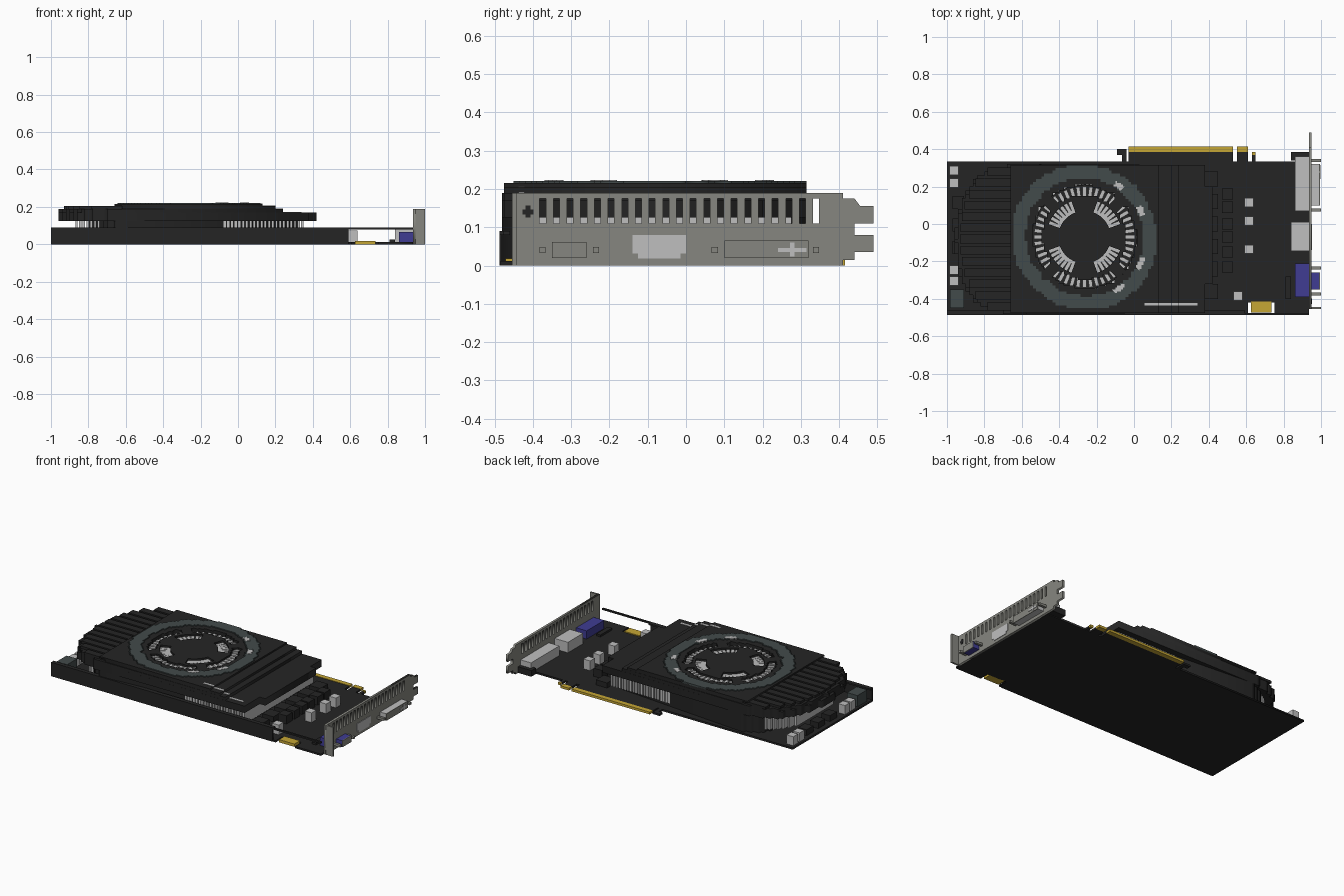
import bpy, bmesh
from math import sin, cos, pi, sqrt, radians
from mathutils import Matrix, Vector

cube = bpy.data.objects.get("Cube")
if cube:
    bpy.data.objects.remove(cube)


def material(name, *rgb):
    m = bpy.data.materials.new(name)
    m.use_nodes = True
    m.diffuse_color = (*rgb, 1)
    m.node_tree.nodes["Principled BSDF"].inputs["Base Color"].default_value = (*rgb, 1)
    return m


black = material("black plastic", .018, .018, .018)
slate = material("slate ring", .055, .07, .07)
light = material("light metal", .52, .52, .52)
steel = material("bracket steel", .24, .24, .215)
gold = material("gold contacts", .56, .38, .035)
blue = material("blue plastic", .05, .045, .29)


def add(name, mesh, mat):
    ob = bpy.data.objects.new(name, mesh)
    bpy.context.collection.objects.link(ob)
    mesh.materials.clear()
    mesh.materials.append(mat)
    return ob


def boxes(name, mat, items, turns=None):
    """One object from boxes given as x0, x1, y0, y1, z0, z1."""
    bm = bmesh.new()
    for i, (x0, x1, y0, y1, z0, z1) in enumerate(items):
        mat4 = Matrix.Translation(((x0 + x1) / 2, (y0 + y1) / 2, (z0 + z1) / 2))
        mat4 = mat4 @ Matrix.Diagonal((x1 - x0, y1 - y0, z1 - z0, 1))
        if turns:
            mat4 = turns[i] @ mat4
        bmesh.ops.create_cube(bm, size=1, matrix=mat4)
    mesh = bpy.data.meshes.new(name)
    bm.to_mesh(mesh)
    bm.free()
    return add(name, mesh, mat)


def prism(name, mat, loops, low, high, sideways=False):
    """Filled outline with holes, extruded up, or along x when sideways."""
    cu = bpy.data.curves.new(name, 'CURVE')
    cu.dimensions = '2D'
    cu.fill_mode = 'BOTH'
    cu.extrude = (high - low) / 2
    for loop in loops:
        sp = cu.splines.new('POLY')
        sp.points.add(len(loop) - 1)
        for p, (x, y) in zip(sp.points, loop):
            p.co = (x, y, 0, 1)
        sp.use_cyclic_u = True
    tmp = bpy.data.objects.new(name, cu)
    bpy.context.collection.objects.link(tmp)
    bpy.context.view_layer.update()
    mesh = bpy.data.meshes.new_from_object(tmp.evaluated_get(bpy.context.evaluated_depsgraph_get()))
    bpy.data.objects.remove(tmp)
    ob = add(name, mesh, mat)
    mid = (low + high) / 2
    if sideways:
        ob.rotation_euler = (pi / 2, 0, pi / 2)
        ob.location.x = mid
    else:
        ob.location.z = mid
    return ob


def rect(x0, x1, y0, y1):
    return [(x0, y0), (x1, y0), (x1, y1), (x0, y1)]


def stepped(points, grid=.015):
    """Turn a smooth outline into a blocky staircase."""
    out = []
    for x, y in points:
        p = (round(x / grid) * grid, round(y / grid) * grid)
        if out and p != out[-1]:
            q = (p[0], out[-1][1])
            if q not in (p, out[-1]):
                out.append(q)
        if not out or p != out[-1]:
            out.append(p)
    return out[:-1] if out[0] == out[-1] else out


FX, FY = -.265, -.07


def arc(r, a0=0, a1=360, n=96):
    return [(FX + r * cos(radians(a0 + (a1 - a0) * i / n)),
             FY + r * sin(radians(a0 + (a1 - a0) * i / n))) for i in range(n + 1)]


def sector(r0, r1, a0, a1):
    return arc(r0, a0, a1, 12) + arc(r1, a1, a0, 12)


# Circuit board with a notch at the front edge
B = .012
prism("circuit_board", black, [[(-1, -.485), (.61, -.485), (.61, -.42), (.75, -.42), (.75, -.485),
                                (.935, -.485), (.935, .335), (-1, .335)]], 0, B)
boxes("edge_connector_base", black, [(-.03, .53, .33, .385, 0, B), (.55, .61, .33, .385, 0, B),
                                     (.63, .65, .33, .37, 0, B), (-.065, -.04, .33, .4, 0, B),
                                     (-.09, -.04, .37, .4, 0, B)])
boxes("gold_fingers", gold, [(-.03, .53, .385, .415, 0, .015), (.55, .61, .385, .415, 0, .015),
                             (.63, .65, .37, .385, 0, .015)])
boxes("front_gold_contact", gold, [(.625, .735, -.472, -.415, 0, .018)])

# Front stiffening rail and the thin bar running on to the bracket
boxes("front_rail", black, [(-1, .59, -.487, -.48, 0, .09), (-1, .59, -.487, -.46, .08, .09),
                            (.59, .935, -.487, -.475, .08, .09)])

# Cooler cover: blocky layers, rounded at the left
CY, HALF = -.08, .395


def half_width(x, tip, shoulder=-.6):
    t = max(0, (shoulder - x) / (shoulder - tip))
    return HALF * sqrt(max(0, 1 - t ** 3))


def rounded_outline(tip, right):
    xs = [tip + (-.6 - tip) * (i / 24) ** 2 for i in range(25)]
    top = [(x, CY + half_width(x, tip)) for x in xs]
    low = [(x, CY - half_width(x, tip)) for x in reversed(xs[1:])]
    return stepped(low + top, .02) + right


step_edge = [(.38, .315), (.38, .2), (.42, .2), (.42, -.32), (.38, -.32), (.38, -.475)]
hole = stepped(arc(.275))
prism("cover_lower", black, [rounded_outline(-.955, step_edge), hole], .125, .17)
prism("cover_middle", black, [rounded_outline(-.95, [(.24, .315), (.24, -.475)]), hole], .17, .19)
prism("cover_upper", black, [rect(-.62, .2, -.475, .315), hole], .19, .205)
prism("cover_top", black, [rect(-.66, .13, -.475, .315), hole], .205, .215)

# Ridges along the left end of the cover
ridges = []
for i in range(13):
    y = CY + (i - 6) * .06
    reach = -.6 - .33 * (1 - (abs(y - CY) / HALF) ** 2) ** (1 / 3)
    ridges.append((reach, -.6, y - .023, y + .023, .19, .205))
boxes("cover_ridges", black, ridges)

# Light trim strip following the cover steps
boxes("cover_trim", light, [(.055, .13, -.437, -.422, .214, .217), (.13, .2, -.437, -.422, .204, .207),
                            (.2, .24, -.437, -.422, .189, .192), (.24, .34, -.437, -.422, .169, .172)])

# Fan ring, blades, grille and hub
prism("fan_ring", slate, [stepped(arc(.387)), stepped(arc(.315))], .21, .221)
prism("fan_floor", black, [arc(.28)], .125, .15)
COUNT = 48
centre = Matrix.Translation((FX, FY, 0))
boxes("fan_blades", light, [(.13, .27, -.01, .01, .14, .2)] * COUNT,
      [centre @ Matrix.Rotation(2 * pi * i / COUNT, 4, 'Z') for i in range(COUNT)])
prism("fan_grille", black, [stepped(arc(.225))] + [sector(.14, .203, a + 20, a + 70)
                                                   for a in range(0, 360, 90)], .203, .215)
boxes("grille_spokes", black, [(.215, .285, -.03, .03, .203, .215)] * 4,
      [centre @ Matrix.Rotation(pi / 4 + i * pi / 2, 4, 'Z') for i in range(4)])
for i, a in enumerate((57, 26, -26, -57)):
    prism("ring_vent_%d" % (i + 1), light, [stepped(sector(.318, .345, a - 5, a + 5), .01)], .215, .223)

# Heat sink: dark core with light fins
prism("heat_sink_core", black, [rounded_outline(-.8, [(.33, .24), (.33, -.4)])], B, .126)
fins = []
for i in range(62):
    x = -.87 + i * .0198
    h = max(.08, half_width(x, -.91) - .04)
    fins.append((x, x + .013, CY - h, CY + h, .03, .128))
boxes("heat_sink_fins", light, fins)

# Small board components
def blocks(name, mat, spots, size, top):
    boxes(name, mat, [(x - size, x + size, y - size, y + size, B, top) for x, y in spots])


blocks("left_capacitors", light, [(-.962, y) for y in (.285, .22, -.245, -.305)], .024, .07)
blocks("right_capacitors", light, [(.615, .115), (.615, .015), (.615, -.135), (.555, -.385)], .024, .075)
blocks("chokes", black, [(.5, y) for y in (.16, .09, 0, -.07, -.15, -.23)], .03, .065)
blocks("memory_chips", black, [(.41, y) for y in (.24, .12, 0, -.12, -.24, -.36)], .04, .045)
boxes("power_socket", slate, [(-.985, -.91, -.45, -.35, B, .085)])
boxes("left_chips", black, [(-.97, -.91, y, y + .07, B, .05) for y in (-.16, -.04, .08)])
boxes("bracket_mounts", black, [(.84, .935, .34, .385, 0, .04), (.81, .84, -.4, -.28, B, .025)])

# Display connectors, inside and outside the bracket
boxes("long_display_socket", light, [(.86, .936, .07, .36, B, .075), (.945, .99, .1, .32, .02, .065)])
boxes("slim_display_socket", light, [(.84, .936, -.145, .01, B, .08), (.945, .953, -.14, 0, .032, .08),
                                     (.945, .953, -.125, -.015, .018, .032)])
boxes("blue_display_socket", blue, [(.86, .936, -.39, -.21, B, .065), (.945, .99, -.35, -.26, .02, .062)])
boxes("socket_caps", steel, [(.99, .995, .1, .32, .02, .065), (.99, .995, -.35, -.26, .02, .062)])
boxes("socket_cross", light, [(.994, .998, .24, .315, .036, .046), (.994, .998, .272, .284, .024, .06)])
boxes("socket_screws", steel, [(.945, 1, y - .008, y + .008, .033, .048)
                               for y in (-.375, -.235, .075, .34)])

# Slotted mounting bracket with tabs and a front flange
outline = [(-.455, 0), (.41, 0), (.41, .015), (.44, .015), (.44, .035), (.49, .035), (.49, .08), (.44, .08),
           (.44, .11), (.49, .11), (.49, .155), (.455, .155), (.44, .175), (.41, .175), (.41, .19), (-.455, .19)]
slots = [rect(y - .008, y + .008, .11, .175) for y in (-.374 + i * .0357 for i in range(21))]
prism("bracket", steel, [outline] + slots, .935, .95, sideways=True)
boxes("bracket_flange", steel, [(.935, 1, -.455, -.443, 0, .19)])
boxes("bracket_mark", black, [(.948, .952, -.427, -.398, .133, .147), (.948, .952, -.419, -.406, .125, .157)])
